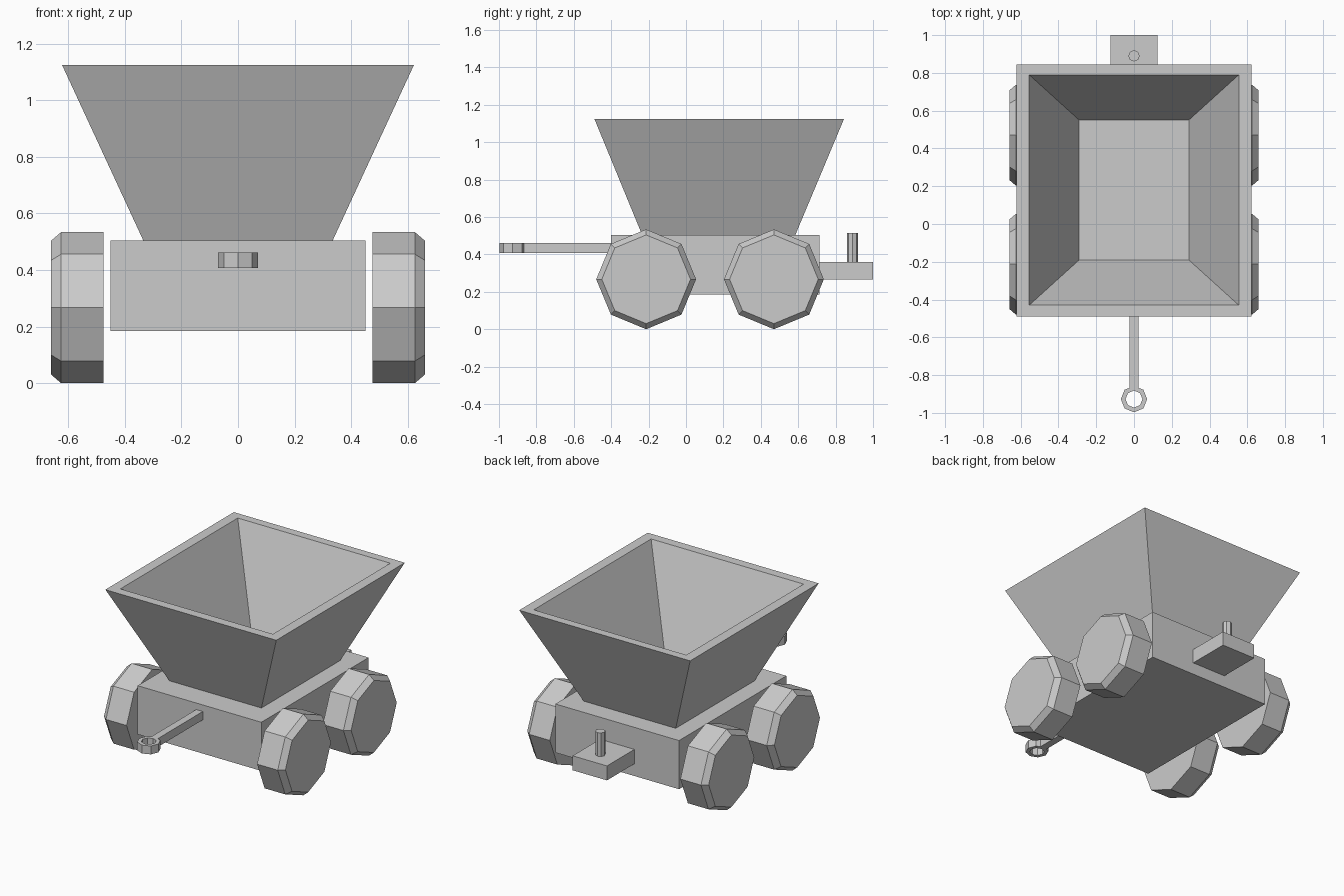
import bpy, bmesh
from math import cos, sin, tau

cube = bpy.data.objects.get("Cube")
if cube:
    bpy.data.objects.remove(cube, do_unlink=True)

GREY = (0.6, 0.6, 0.6, 1.0)
mat = bpy.data.materials.new("plain grey")
mat.use_nodes = True
mat.diffuse_color = GREY
mat.node_tree.nodes["Principled BSDF"].inputs["Base Color"].default_value = GREY


def loft(name, rings, cap_start=True, cap_end=True, closed=False):
    """Skin a sequence of equal-length point rings into one flat-shaded object."""
    bm = bmesh.new()
    loops = [[bm.verts.new(p) for p in ring] for ring in rings]
    pairs = list(zip(loops, loops[1:]))
    if closed:
        pairs.append((loops[-1], loops[0]))
    for a, b in pairs:
        for i in range(len(a)):
            j = (i + 1) % len(a)
            bm.faces.new((a[i], a[j], b[j], b[i]))
    if cap_start and not closed:
        bm.faces.new(loops[0][::-1])
    if cap_end and not closed:
        bm.faces.new(loops[-1])
    bmesh.ops.recalc_face_normals(bm, faces=bm.faces)
    mesh = bpy.data.meshes.new(name)
    bm.to_mesh(mesh)
    bm.free()
    mesh.materials.append(mat)
    obj = bpy.data.objects.new(name, mesh)
    bpy.context.collection.objects.link(obj)
    return obj


def rect(hx, y0, y1, z):
    return [(-hx, y0, z), (hx, y0, z), (hx, y1, z), (-hx, y1, z)]


def box(name, hx, y0, y1, z0, z1):
    return loft(name, [rect(hx, y0, y1, z0), rect(hx, y0, y1, z1)])


def circle_z(r, y, z, n=8):
    return [(r * cos(tau * i / n), y + r * sin(tau * i / n), z) for i in range(n)]


def circle_x(r, x, y, z, n=8):
    return [(x, y + r * cos(tau * i / n), z + r * sin(tau * i / n)) for i in range(n)]


# Chassis block
box("chassis", 0.45, -0.40, 0.715, 0.185, 0.505)

# Open hopper: outer shell, rim, inner walls and floor
loft("hopper", [
    rect(0.335, -0.235, 0.585, 0.505),
    rect(0.622, -0.49, 0.845, 1.125),
    rect(0.555, -0.43, 0.79, 1.125),
    rect(0.29, -0.19, 0.55, 0.55),
])

# Octagonal wheels with a chamfered outer edge
R = 0.267
for side, sx in (("right", -1), ("left", 1)):
    for end, y in (("front", -0.213), ("rear", 0.47)):
        loft(f"{end}_{side}_wheel", [
            circle_x(R, sx * 0.475, y, R),
            circle_x(R, sx * 0.625, y, R),
            circle_x(0.237, sx * 0.66, y, R),
        ])

# Front tow bar with an eye
box("tow_bar", 0.024, -0.872, -0.395, 0.407, 0.462)
loft("tow_eye", [
    circle_z(0.07, -0.927, 0.407),
    circle_z(0.07, -0.927, 0.462),
    circle_z(0.045, -0.927, 0.462),
    circle_z(0.045, -0.927, 0.407),
], closed=True)

# Rear coupling plate with an upright pin
box("coupling_plate", 0.125, 0.71, 1.0, 0.265, 0.36)
loft("coupling_pin", [circle_z(0.03, 0.89, 0.355), circle_z(0.03, 0.89, 0.515)])
